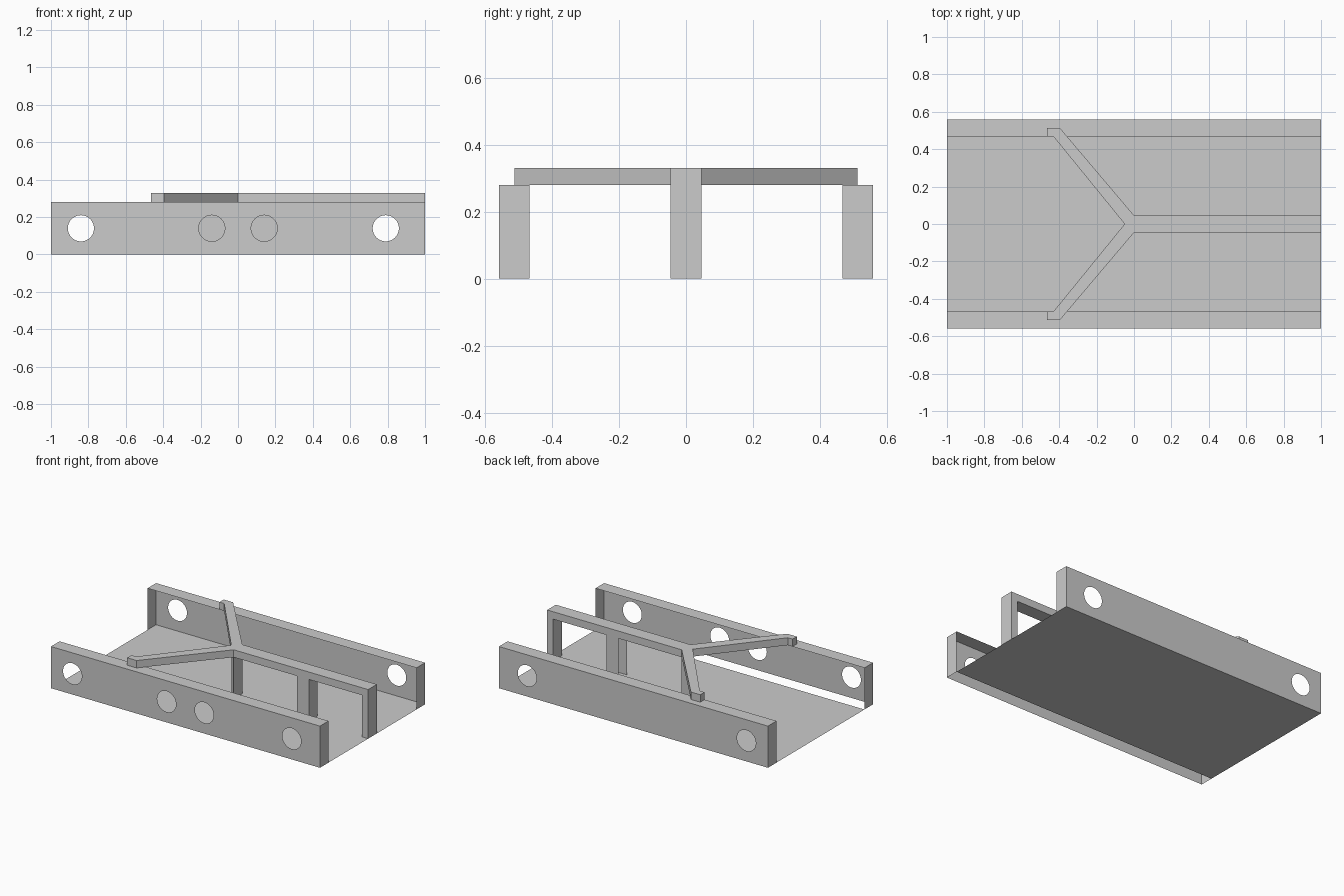
import bpy, bmesh, math

cube = bpy.data.objects.get("Cube")
if cube:
    bpy.data.objects.remove(cube, do_unlink=True)

HALF_Y, INNER_Y = 0.558, 0.467      # outer and inner edge of the side walls
WALL_H, TOP = 0.28, 0.33            # wall height and top of the raised frame
BAR = 0.046                         # half width of the centre bar

grey = bpy.data.materials.new("plain_grey")
grey.use_nodes = True
COLOUR = (0.6, 0.6, 0.6, 1)
grey.diffuse_color = COLOUR
grey.node_tree.nodes["Principled BSDF"].inputs["Base Color"].default_value = COLOUR


def finish(name, bm):
    mesh = bpy.data.meshes.new(name)
    bm.to_mesh(mesh)
    bm.free()
    mesh.materials.append(grey)
    obj = bpy.data.objects.new(name, mesh)
    bpy.context.collection.objects.link(obj)
    return obj


def prism(name, outline, z0, z1, caps=True, open_sides=()):
    """Extrude a counter-clockwise plan outline; chosen sides may stay open."""
    bm = bmesh.new()
    low = [bm.verts.new((x, y, z0)) for x, y in outline]
    high = [bm.verts.new((x, y, z1)) for x, y in outline]
    n = len(outline)
    for i in range(n):
        if i not in open_sides:
            j = (i + 1) % n
            bm.faces.new((low[i], low[j], high[j], high[i]))
    if caps:
        bm.faces.new(high)
        bm.faces.new(low[::-1])
    return finish(name, bm)


def box_plan(x0, x1, y):
    return [(x0, -y), (x1, -y), (x1, y), (x0, y)]


def loop_edges(bm, points):
    verts = [bm.verts.new(p) for p in points]
    return [bm.edges.new((v, verts[i - 1])) for i, v in enumerate(verts)]


def side_wall(name, side, holes):
    """Open shell: pierced outer sheet, top strip and two end strips."""
    bm = bmesh.new()
    out, inn = side * HALF_Y, side * INNER_Y
    edges = loop_edges(bm, [(-1, out, 0), (1, out, 0), (1, out, WALL_H), (-1, out, WALL_H)])
    for cx in holes:
        ring = [i * math.tau / 48 for i in range(48)]
        edges += loop_edges(bm, [(cx + 0.07 * math.cos(a), out, WALL_H / 2 + 0.07 * math.sin(a))
                                 for a in ring])
    bmesh.ops.triangle_fill(bm, edges=edges, use_beauty=True, normal=(0, side, 0))
    for f in bm.faces:
        f.normal_update()
        if f.normal.y * side < 0:
            f.normal_flip()
    strips = [[(-1, out, WALL_H), (1, out, WALL_H), (1, inn, WALL_H), (-1, inn, WALL_H)]]
    strips += [[(x, out, 0), (x, inn, 0), (x, inn, WALL_H), (x, out, WALL_H)] for x in (-1, 1)]
    for strip, outward in zip(strips, ((0, 0, 1), (-1, 0, 0), (1, 0, 0))):
        f = bm.faces.new([bm.verts.new(p) for p in strip])
        f.normal_update()
        if sum(a * b for a, b in zip(f.normal, outward)) < 0:
            f.normal_flip()
    return finish(name, bm)


# Floor sheet, running under the back wall and stopping at the front one
bm = bmesh.new()
bm.faces.new([bm.verts.new((x, y, 0)) for x, y in
              ((-1, -INNER_Y), (-1, HALF_Y), (1, HALF_Y), (1, -INNER_Y))])
finish("floor", bm)

# Side walls with round openings
side_wall("front_wall", -1, (-0.84, -0.14, 0.14, 0.79))
side_wall("back_wall", 1, (-0.84, 0.79))

# Forked top frame: centre bar with two arms reaching the walls
arm = [(0, BAR), (-0.395, 0.512), (-0.465, 0.512), (-0.465, INNER_Y), (-0.43, INNER_Y)]
fork = [(1, -BAR), (1, BAR)] + arm + [(-0.05, 0)] + [(x, -y) for x, y in reversed(arm)]
prism("forked_top_frame", fork, WALL_H, TOP)

# Posts under the centre bar
prism("fork_post", [(-0.05, 0), (0, -BAR), (0, BAR)], 0, WALL_H, caps=False)
prism("middle_post", box_plan(0.47, 0.56, BAR), 0, WALL_H, caps=False, open_sides=(3,))
prism("end_post", box_plan(0.955, 1, BAR), 0, WALL_H, caps=False)
